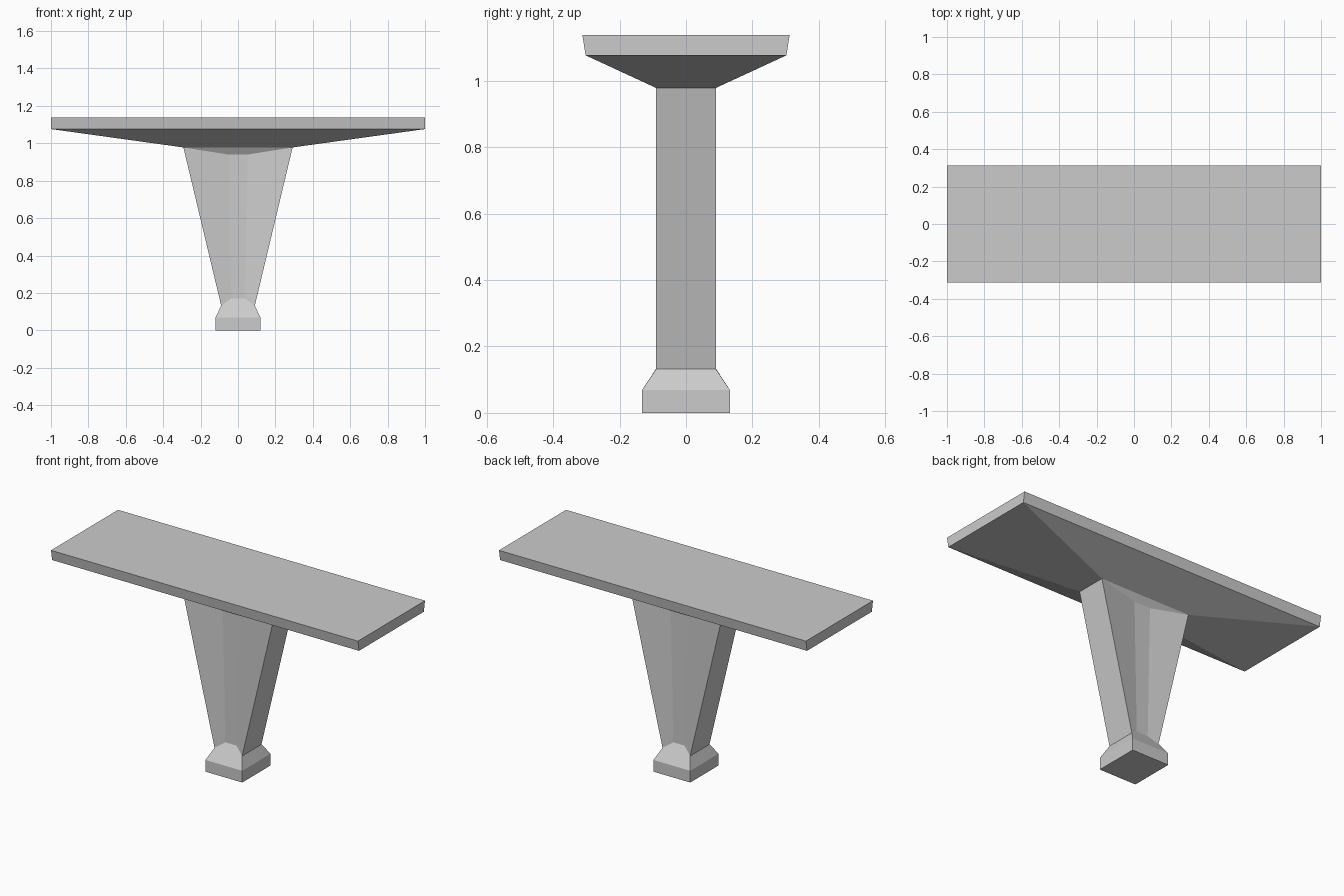
import bpy
import bmesh

if "Cube" in bpy.data.objects:
    bpy.data.objects.remove(bpy.data.objects["Cube"])

concrete = bpy.data.materials.new("concrete grey")
concrete.diffuse_color = (0.6, 0.6, 0.6, 1)
concrete.use_nodes = True
concrete.node_tree.nodes["Principled BSDF"].inputs["Base Color"].default_value = concrete.diffuse_color


def ring(hx, hy, z, mx=0.04, my=None, mz=None):
    """Eight points: four corners plus a middle pair on the front and back sides."""
    my = hy if my is None else my
    mz = z if mz is None else mz
    front = [(-hx, -hy, z), (-mx, -my, mz), (mx, -my, mz), (hx, -hy, z)]
    return front + [(-x, -y, h) for x, y, h in front]


def loft(name, rings, cap_bottom=False, cap_top=False):
    bm = bmesh.new()
    loops = [[bm.verts.new(p) for p in r] for r in rings]
    for a, b in zip(loops, loops[1:]):
        for i in range(8):
            j = (i + 1) % 8
            bm.faces.new((a[i], a[j], b[j], b[i]))
    if cap_bottom:
        bm.faces.new(loops[0][::-1])
    if cap_top:
        bm.faces.new(loops[-1])
    # Merge shared corners and tidy flat regions into single faces
    bmesh.ops.remove_doubles(bm, verts=bm.verts, dist=0.0005)
    bmesh.ops.dissolve_limit(bm, angle_limit=0.01, verts=bm.verts, edges=bm.edges)
    bmesh.ops.recalc_face_normals(bm, faces=bm.faces)
    mesh = bpy.data.meshes.new(name)
    bm.to_mesh(mesh)
    bm.free()
    mesh.materials.append(concrete)
    obj = bpy.data.objects.new(name, mesh)
    bpy.context.collection.objects.link(obj)
    return obj


# Joint outlines, recessed along the middle of the front and back
column_base = ring(0.09, 0.09, 0.132, 0.037, 0.066, 0.17)
column_head = ring(0.292, 0.09, 0.978, 0.052, 0.066, 0.94)

# Block foot with sloped shoulders
loft("foot", [ring(0.12, 0.132, 0), ring(0.12, 0.132, 0.069), column_base],
     cap_bottom=True)

# Flaring column with recessed faces
loft("column", [column_base, column_head])

# Crossbeam with tapered underside and flat deck
loft("crossbeam", [column_head,
                   ring(0.292, 0.09, 0.978, 0.052),
                   ring(1.0, 0.302, 1.076, 0.178),
                   ring(1.0, 0.312, 1.137, 0.178)], cap_top=True)

for obj in bpy.context.collection.objects:
    print(obj.name, [round(d, 3) for d in obj.dimensions])
